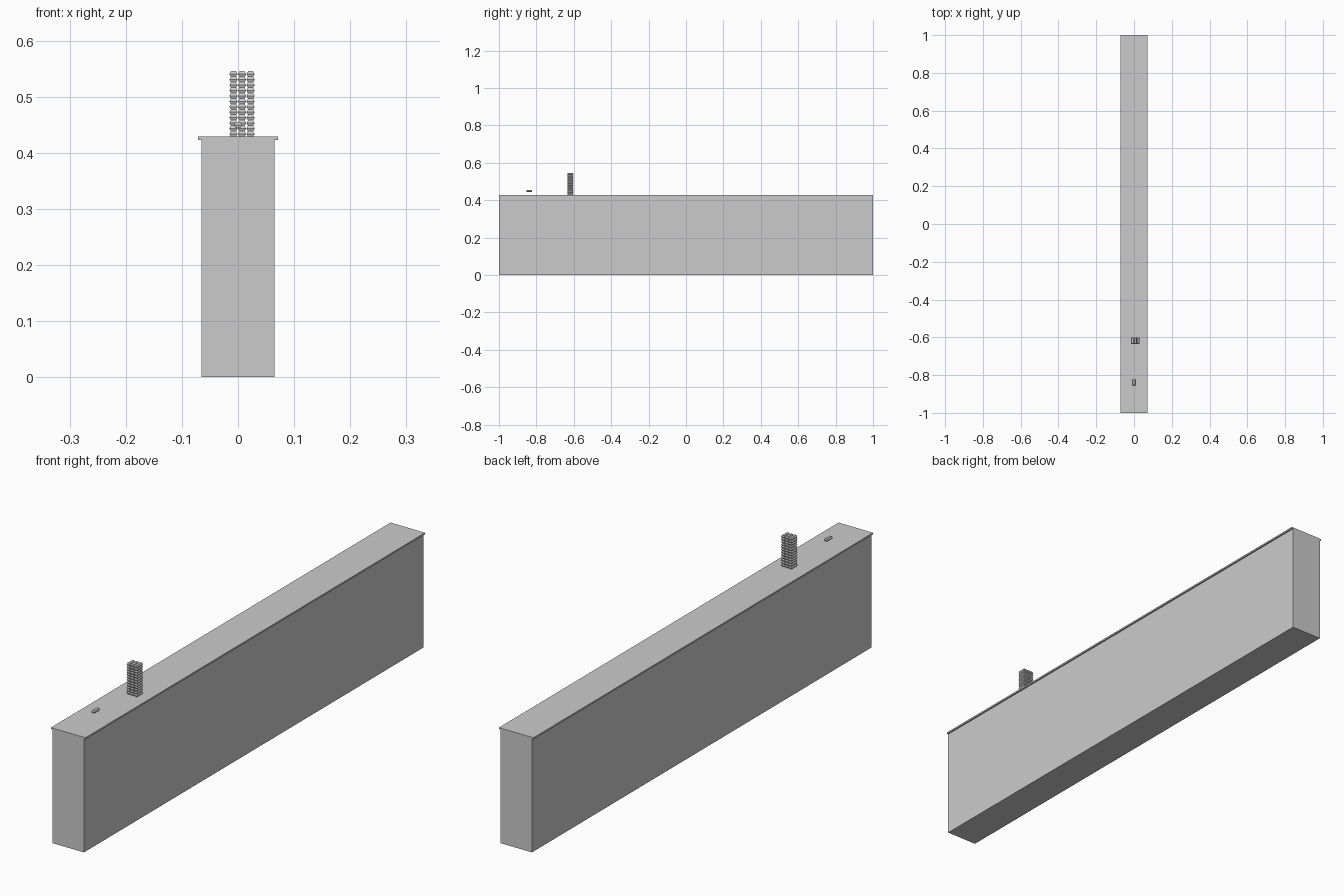
import bpy, bmesh

if "Cube" in bpy.data.objects:
    bpy.data.objects.remove(bpy.data.objects["Cube"])


def box(name, x0, x1, y0, y1, z0, z1):
    bm = bmesh.new()
    bmesh.ops.create_cube(bm, size=1)
    for v in bm.verts:
        v.co.x = x0 if v.co.x < 0 else x1
        v.co.y = y0 if v.co.y < 0 else y1
        v.co.z = z0 if v.co.z < 0 else z1
    return finish(name, bm)


def finish(name, bm):
    bmesh.ops.recalc_face_normals(bm, faces=bm.faces)
    me = bpy.data.meshes.new(name)
    bm.to_mesh(me)
    bm.free()
    ob = bpy.data.objects.new(name, me)
    bpy.context.collection.objects.link(ob)
    return ob


BAR_W, BAR_L, BAR_H = 0.0148, 0.032, 0.0097


def add_bar(bm, x, y, z):
    # small ingot: widest near the middle, tapering up and down
    rings = []
    for f, inset in ((0, 0.0025), (0.45, 0), (1, 0.003)):
        w, l = BAR_W / 2 - inset, BAR_L / 2 - inset * 0.6
        rings.append([bm.verts.new((x + sx * w, y + sy * l, z + f * BAR_H))
                      for sx, sy in ((-1, -1), (1, -1), (1, 1), (-1, 1))])
    bm.faces.new(rings[0][::-1])
    bm.faces.new(rings[-1])
    for a, b in zip(rings, rings[1:]):
        for i in range(4):
            j = (i + 1) % 4
            bm.faces.new((a[i], a[j], b[j], b[i]))


# counter body and overhanging top
box("counter_body", -0.065, 0.065, -1, 1, 0, 0.424)
box("counter_top", -0.071, 0.071, -1, 1, 0.423, 0.429)

# three stacks of bars
bm = bmesh.new()
for col in range(3):
    for layer in range(12):
        add_bar(bm, -0.008 + col * 0.0152, -0.618, 0.429 + layer * 0.0097)
finish("bar_stacks", bm)

# single bar hovering near the front end
bm = bmesh.new()
add_bar(bm, 0, -0.838, 0.445)
finish("loose_bar", bm)
